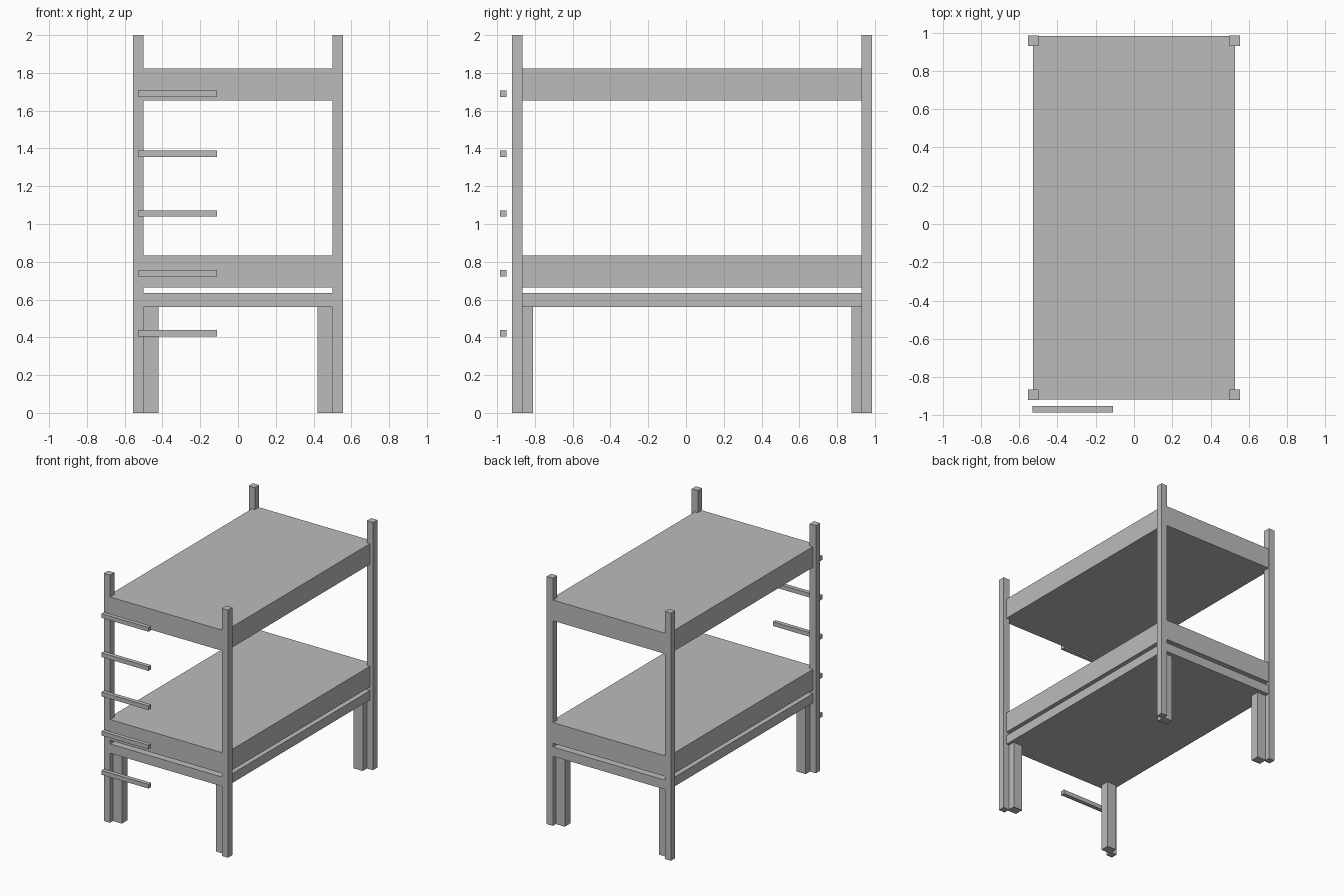
import bpy

if "Cube" in bpy.data.objects:
    bpy.data.objects.remove(bpy.data.objects["Cube"], do_unlink=True)

# Single plain grey
GREY = (0.5, 0.5, 0.5, 1.0)
grey = bpy.data.materials.new("plain_grey")
grey.use_nodes = True
grey.diffuse_color = GREY
grey.node_tree.nodes["Principled BSDF"].inputs["Base Color"].default_value = GREY


def box(name, x, y, z):
    """Box spanning the given (low, high) ranges."""
    spans = (x, y, z)
    bpy.ops.mesh.primitive_cube_add(size=1, location=[sum(s) / 2 for s in spans])
    obj = bpy.context.object
    obj.name = name
    obj.scale = [abs(s[1] - s[0]) for s in spans]
    bpy.ops.object.transform_apply(location=False, rotation=False, scale=True)
    obj.data.materials.append(grey)
    return obj


MID_Y = 0.0325  # bed centre; the ladder rungs stand out in front
BED_X = (-0.527, 0.527)
BED_Y = (MID_Y - 0.949, MID_Y + 0.949)

# Mattresses and the lower bed base
box("upper_mattress", BED_X, BED_Y, (1.655, 1.822))
box("lower_mattress", BED_X, BED_Y, (0.665, 0.832))
box("bed_base", BED_X, BED_Y, (0.56, 0.635))

# Corner posts, each with a short support leg on its inner side
for side, sx in (("left", 1), ("right", -1)):
    for end, sy in (("front", -1), ("back", 1)):
        box(f"{end}_{side}_post", (sx * 0.5, sx * 0.555),
            (MID_Y + sy * 0.8975, MID_Y + sy * 0.9525), (0, 2))
        box(f"{end}_{side}_leg", (sx * 0.42, sx * 0.502),
            (MID_Y + sy * 0.843, MID_Y + sy * 0.915), (0, 0.56))

# Ladder rungs
for i in range(5):
    z = 0.422 + i * 0.3167
    box(f"ladder_rung_{i + 1}", (-0.53, -0.11), (-0.985, -0.951), (z - 0.017, z + 0.017))
